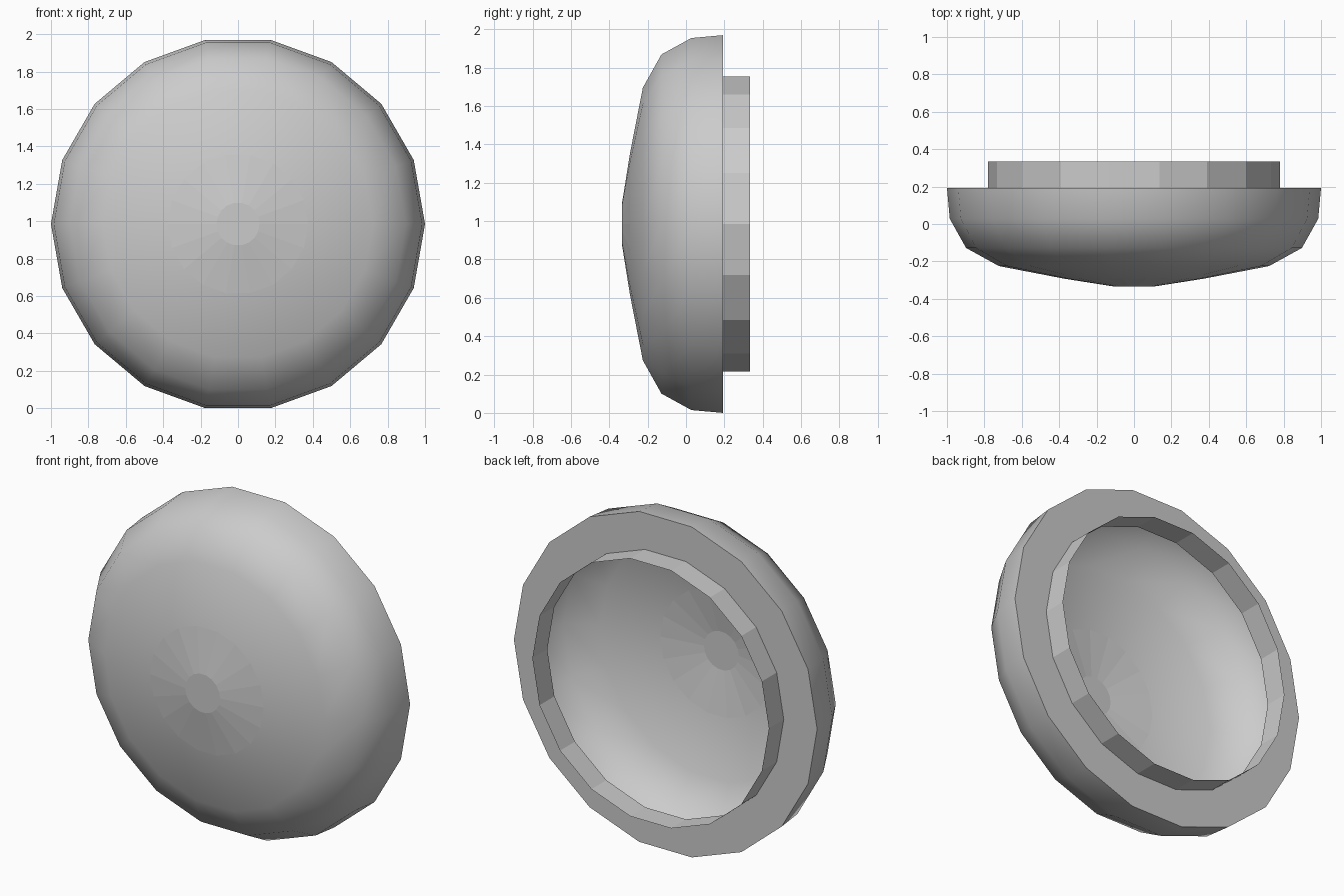
import bpy, bmesh
from math import cos, sin, pi

if "Cube" in bpy.data.objects:
    bpy.data.objects.remove(bpy.data.objects["Cube"])

SIDES = 18
CENTRE_Z = sin(4 * pi / 9)   # flat bottom edge rests on z = 0


def lathe(name, profile, smooth_bands=(), cap=False):
    """Sweep (radius, y) points around the y axis; profile runs front to back."""
    bm = bmesh.new()
    rings = []
    for r, y in profile:
        rings.append([bm.verts.new((r * cos(2 * pi * i / SIDES), y,
                                    CENTRE_Z + r * sin(2 * pi * i / SIDES)))
                      for i in range(SIDES)])
    for b, (front, back) in enumerate(zip(rings, rings[1:])):
        for i in range(SIDES):
            j = (i + 1) % SIDES
            face = bm.faces.new((front[i], back[i], back[j], front[j]))
            face.smooth = b in smooth_bands
    if cap:
        bm.faces.new(rings[0])
    bm.normal_update()
    # sharp rim where the dome turns into the flat back
    for e in bm.edges:
        if len(e.link_faces) == 2 and e.calc_face_angle(0) > 1.0:
            e.smooth = False
    mesh = bpy.data.meshes.new(name)
    bm.to_mesh(mesh)
    bm.free()
    obj = bpy.data.objects.new(name, mesh)
    bpy.context.collection.objects.link(obj)
    return obj


# Domed shell: flat centre disc, faceted fan, smooth dome, flat back rim
lathe("domed_shell",
      [(0.115, -0.333), (0.375, -0.292), (0.722, -0.225), (0.898, -0.128),
       (0.985, 0.028), (1.0, 0.193), (0.78, 0.193)],
      smooth_bands=(1, 2, 3, 4), cap=True)

# Thin open collar standing behind the rim
lathe("back_collar", [(0.78, 0.193), (0.78, 0.333)])
